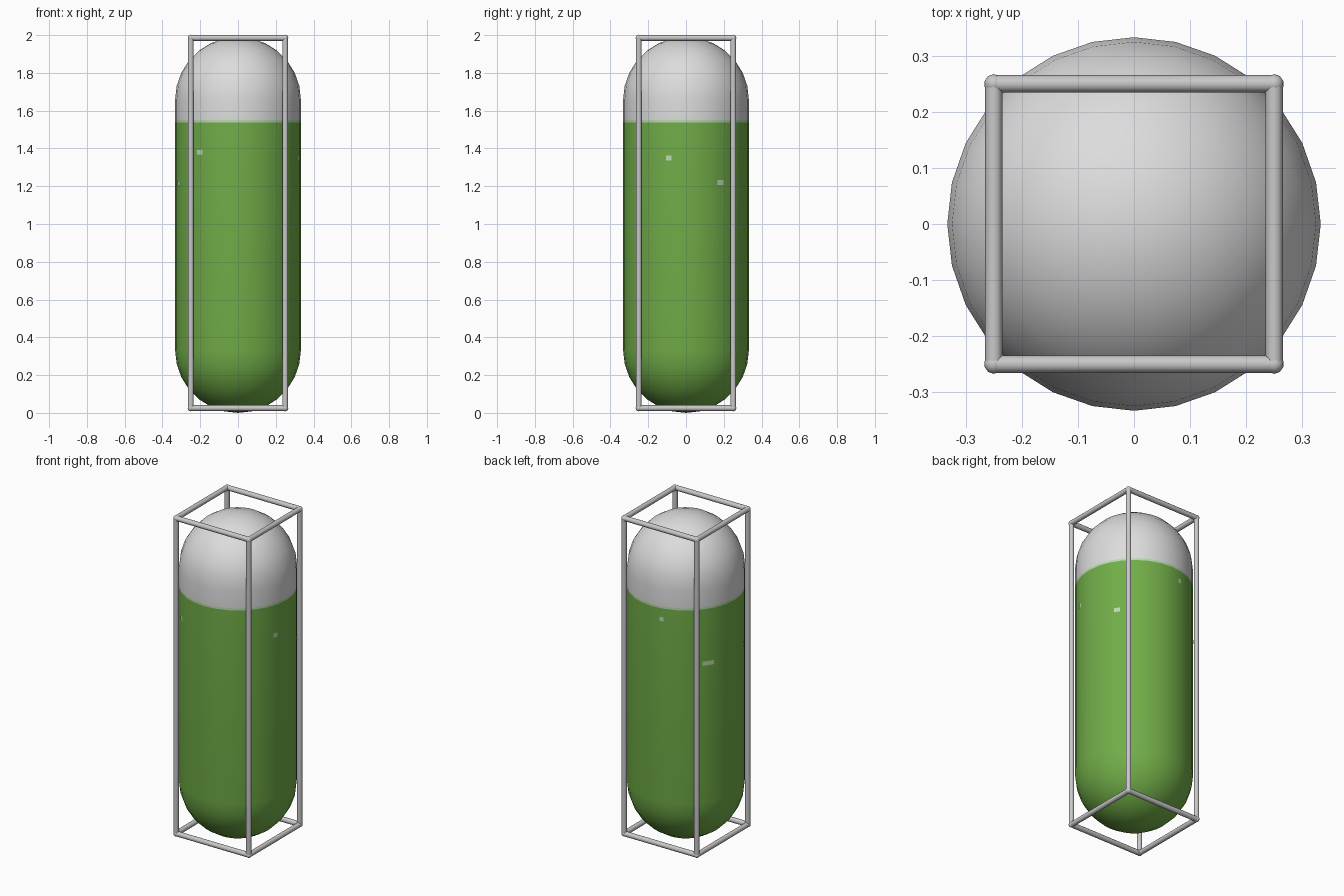
import bpy, bmesh, math
from mathutils import Vector

if "Cube" in bpy.data.objects:
    bpy.data.objects.remove(bpy.data.objects["Cube"])

def material(name, r, g, b):
    m = bpy.data.materials.new(name)
    m.diffuse_color = (r, g, b, 1)
    m.use_nodes = True
    m.node_tree.nodes["Principled BSDF"].inputs["Base Color"].default_value = m.diffuse_color
    return m

GREEN = material("liquid green", 0.165, 0.42, 0.065)
PALE = material("pale green", 0.50, 0.70, 0.44)
WHITE = material("light grey", 0.72, 0.72, 0.72)
STEEL = material("frame grey", 0.58, 0.58, 0.58)

def make_object(name, bm, mats, angle=40):
    bmesh.ops.recalc_face_normals(bm, faces=bm.faces[:])
    me = bpy.data.meshes.new(name)
    bm.to_mesh(me)
    bm.free()
    ob = bpy.data.objects.new(name, me)
    bpy.context.collection.objects.link(ob)
    for m in mats:
        me.materials.append(m)
    bpy.ops.object.select_all(action='DESELECT')
    ob.select_set(True)
    bpy.context.view_layer.objects.active = ob
    bpy.ops.object.shade_smooth_by_angle(angle=math.radians(angle))
    return ob

# Capsule tank: lathed profile, coloured by height
R, TOP, SIDES, STEPS = 0.333, 1.99, 28, 7
quarter = [math.pi / 2 * i / STEPS for i in range(1, STEPS + 1)]
profile = [(R * math.sin(a), R - R * math.cos(a)) for a in quarter]
profile += [(R, 1.537), (R, 1.55)]
profile += [(R * math.sin(a), TOP - R + R * math.cos(a)) for a in reversed(quarter)]

bm = bmesh.new()
rings = [[bm.verts.new((r * math.cos(2 * math.pi * i / SIDES),
                        r * math.sin(2 * math.pi * i / SIDES), z))
          for i in range(SIDES)] for r, z in profile]
for lo, hi in zip(rings, rings[1:]):
    for i in range(SIDES):
        j = (i + 1) % SIDES
        bm.faces.new((lo[i], lo[j], hi[j], hi[i]))
for ring, z in ((rings[0], 0), (rings[-1], TOP)):
    pole = bm.verts.new((0, 0, z))
    for i in range(SIDES):
        bm.faces.new((ring[i], ring[(i + 1) % SIDES], pole))
for f in bm.faces:
    z = f.calc_center_median().z
    f.material_index = 0 if z < 1.537 else 1 if z < 1.55 else 2
make_object("capsule_tank", bm, [GREEN, PALE, WHITE])

# Small pale bubbles on the liquid: x, y, z, width
bubbles = [(-0.20, -0.262, 1.38, 0.035), (0.32, -0.09, 1.35, 0.03),
           (0.275, 0.18, 1.22, 0.035), (-0.31, -0.11, 1.215, 0.03),
           (-0.278, 0.178, 1.20, 0.07), (-0.06, 0.325, 1.47, 0.025)]
bm = bmesh.new()
for x, y, z, w in bubbles:
    mid = math.atan2(y, x)
    low, high = [], []
    for k in range(4):
        a = mid + (k / 3 - 0.5) * w / R
        p = Vector((math.cos(a), math.sin(a), 0)) * (R + 0.001)
        low.append(bm.verts.new(p + Vector((0, 0, z - 0.013))))
        high.append(bm.verts.new(p + Vector((0, 0, z + 0.013))))
    for k in range(3):
        bm.faces.new((low[k], low[k + 1], high[k + 1], high[k]))
make_object("bubbles", bm, [PALE])

# Tubular box frame around the tank
H, T, Z0, Z1 = 0.25, 0.0155, 0.025, 1.985
bm = bmesh.new()

def bar(a, b):
    a, b = Vector(a), Vector(b)
    d = b - a
    mat = d.to_track_quat('Z', 'Y').to_matrix().to_4x4()
    mat.translation = (a + b) / 2
    bmesh.ops.create_cone(bm, cap_ends=True, segments=12, radius1=T, radius2=T,
                          depth=d.length, matrix=mat)

corners = [(-H, -H), (H, -H), (H, H), (-H, H)]
for i, (x, y) in enumerate(corners):
    nx, ny = corners[(i + 1) % 4]
    bar((x, y, Z0), (x, y, Z1))
    for z in (Z0, Z1):
        bar((x, y, z), (nx, ny, z))
        ball = bmesh.ops.create_icosphere(bm, subdivisions=2, radius=T * 1.1)
        bmesh.ops.translate(bm, verts=ball["verts"], vec=(x, y, z))
make_object("box_frame", bm, [STEEL])
